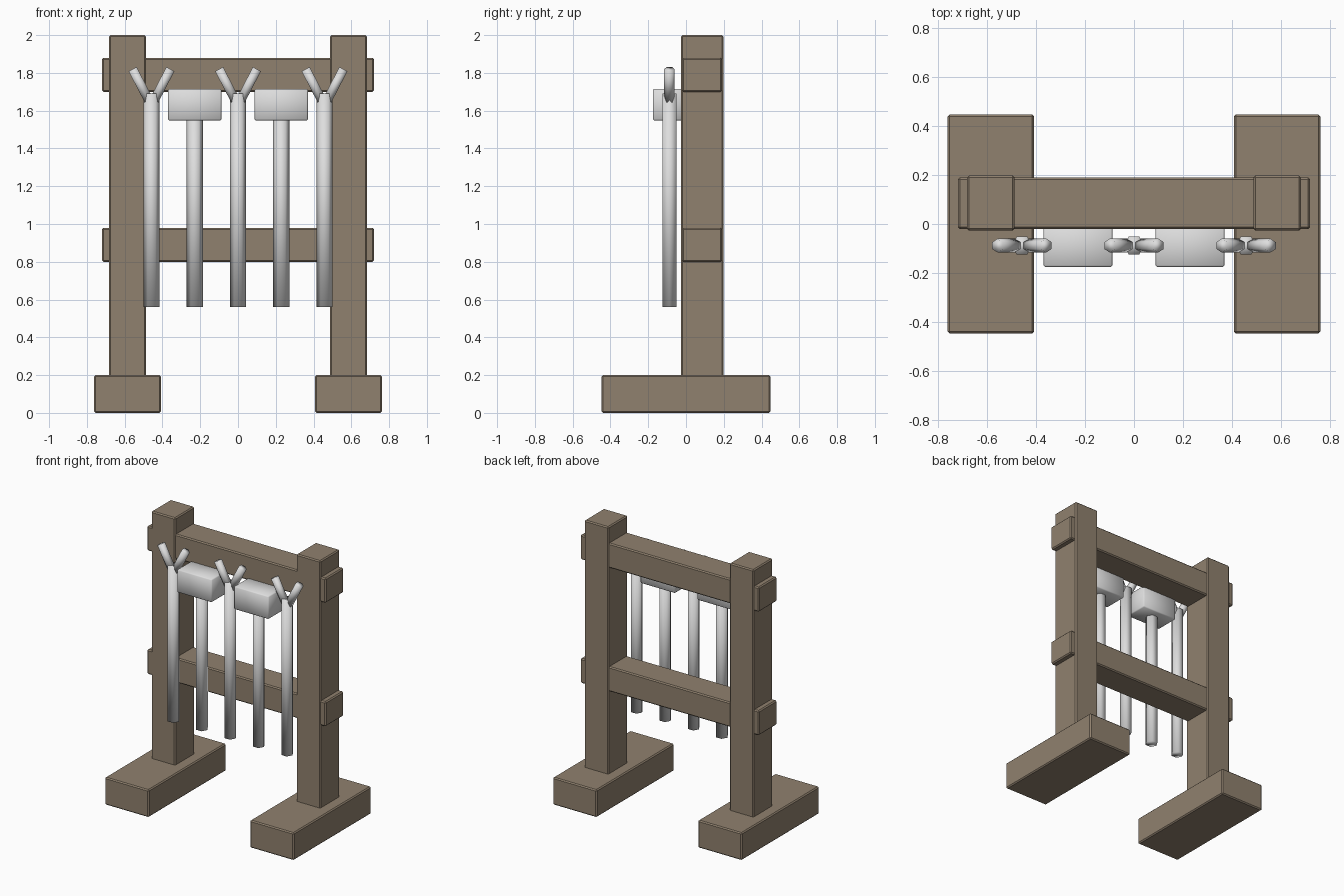
import bpy, bmesh, math
from mathutils import Vector, Matrix

if "Cube" in bpy.data.objects:
    bpy.data.objects.remove(bpy.data.objects["Cube"])


def material(name, rgb):
    m = bpy.data.materials.new(name)
    m.diffuse_color = (*rgb, 1)
    m.use_nodes = True
    m.node_tree.nodes["Principled BSDF"].inputs["Base Color"].default_value = m.diffuse_color
    return m


wood = material("brown_wood", (0.28, 0.22, 0.157))
metal = material("light_grey", (0.73, 0.73, 0.73))


def finish(bm, name, mat, smooth):
    me = bpy.data.meshes.new(name)
    bmesh.ops.recalc_face_normals(bm, faces=bm.faces[:])
    bm.to_mesh(me)
    bm.free()
    me.materials.append(mat)
    for p in me.polygons:
        p.use_smooth = smooth
    ob = bpy.data.objects.new(name, me)
    bpy.context.collection.objects.link(ob)
    return ob


def box(name, lo, hi, mat, bevel=0.008, smooth=False):
    """Block between two corners with small chamfered edges."""
    lo, hi = Vector(lo), Vector(hi)
    bm = bmesh.new()
    bmesh.ops.create_cube(bm, size=1)
    for v in bm.verts:
        v.co = Vector(((lo[i] + hi[i]) / 2 + v.co[i] * (hi[i] - lo[i]) for i in range(3)))
    bmesh.ops.bevel(bm, geom=bm.edges[:], offset=bevel, segments=1, affect='EDGES')
    return finish(bm, name, mat, smooth)


def rod(name, a, b, r, mat, first_corner):
    """Six-sided rod from a to b, leaning only in the xz plane."""
    a, b = Vector(a), Vector(b)
    axis = (b - a).normalized()
    across = Vector((0, 1, 0))
    side = across.cross(axis)
    bm = bmesh.new()
    rings = []
    for end in (a, b):
        ring = []
        for i in range(6):
            t = first_corner + i * math.pi / 3
            ring.append(bm.verts.new(end + r * (math.cos(t) * side + math.sin(t) * across)))
        rings.append(ring)
        bm.faces.new(ring)
    for i in range(6):
        j = (i + 1) % 6
        bm.faces.new((rings[0][i], rings[0][j], rings[1][j], rings[1][i]))
    return finish(bm, name, mat, True)


# wooden frame: feet and posts on both sides
for side, x in (("left", -0.585), ("right", 0.585)):
    box(side + "_foot", (x - 0.177, -0.447, 0), (x + 0.177, 0.447, 0.2), wood)
    box(side + "_post", (x - 0.097, -0.027, 0.15), (x + 0.097, 0.198, 2.0), wood)

# cross rails passing through the posts
for level, z in (("lower", 0.8), ("upper", 1.7)):
    box(level + "_rail", (-0.72, -0.02, z), (0.72, 0.19, z + 0.18), wood)

Y = -0.088
# forked poles: shaft with two angled prongs
for n, x in enumerate((-0.458, 0, 0.458), 1):
    rod(f"fork_shaft_{n}", (x, Y, 0.56), (x, Y, 1.69), 0.0425, metal, 0)
    for side, s in (("left", -1), ("right", 1)):
        rod(f"fork_{n}_{side}_prong", (x + s * 0.014, Y, 1.654),
            (x + s * 0.1, Y, 1.82), 0.028, metal, math.pi / 6)

# mallets: shaft with block head
for n, x in enumerate((-0.229, 0.229), 1):
    rod(f"mallet_shaft_{n}", (x, Y, 0.56), (x, Y, 1.66), 0.0425, metal, 0)
    box(f"mallet_head_{n}", (x - 0.141, -0.176, 1.548), (x + 0.141, 0.0, 1.716), metal, 0.007, True)
